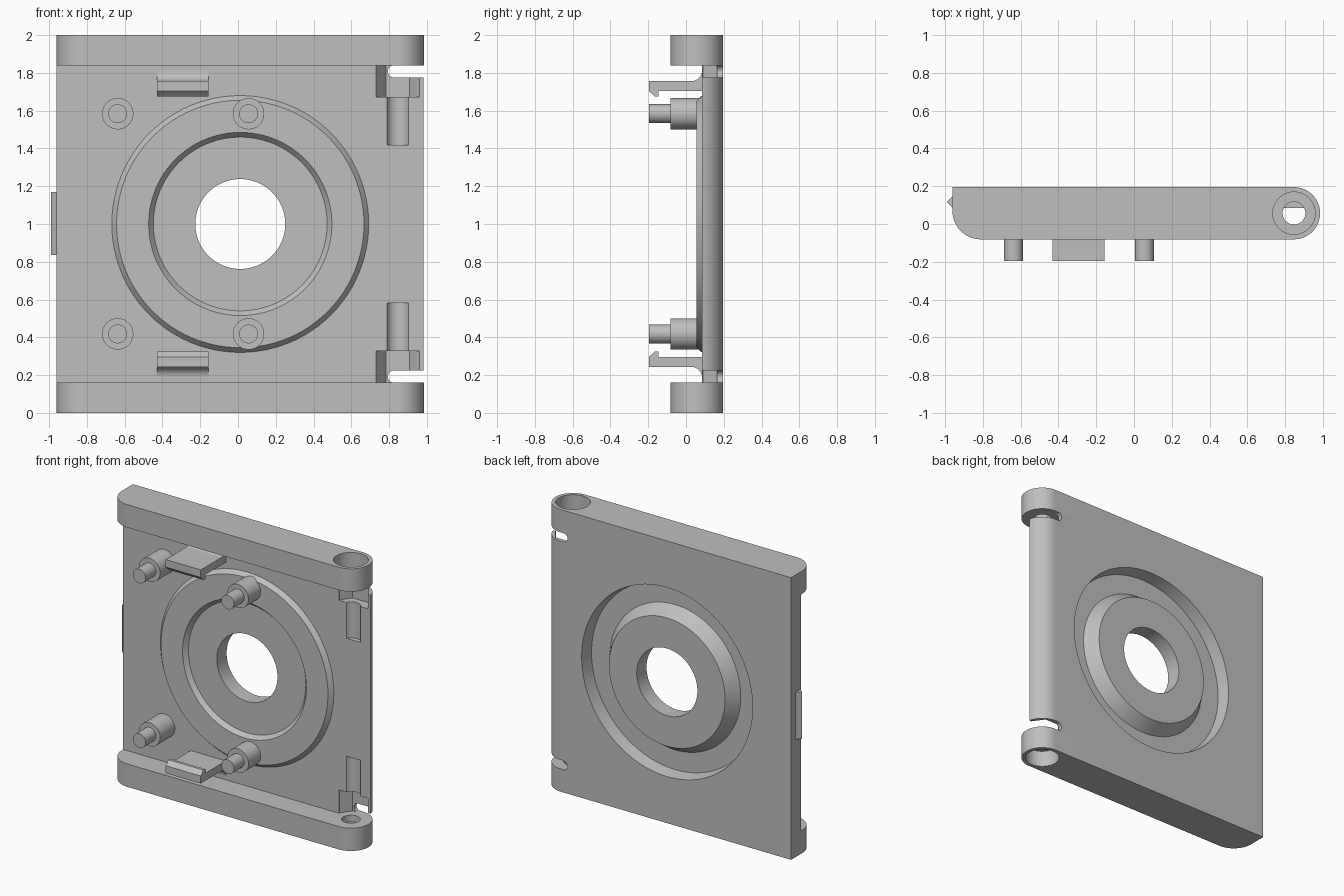
import bpy, bmesh, math
from mathutils import Vector

cube = bpy.data.objects.get("Cube")
if cube:
    bpy.data.objects.remove(cube, do_unlink=True)

grey = bpy.data.materials.new("plain_grey")
grey.use_nodes = True
grey.diffuse_color = (0.52, 0.52, 0.52, 1)
grey.node_tree.nodes["Principled BSDF"].inputs["Base Color"].default_value = (0.52, 0.52, 0.52, 1)
parts = []

# Main dimensions
BACK, FRONT, RAIL_FRONT = 0.195, 0.085, -0.081
LEFT, HINGE_X, HINGE_Y, HINGE_R = -0.96, 0.846, 0.057, 0.138
RAIL_H = 0.162
DISC_X = 0.012
PLACE = {
    "x": lambda a, b, h: Vector((h, a, b)),
    "y": lambda a, b, h: Vector((a, h, b)),
    "z": lambda a, b, h: Vector((a, b, h)),
}


def finish(name, bm):
    bmesh.ops.recalc_face_normals(bm, faces=bm.faces)
    mesh = bpy.data.meshes.new(name)
    bm.to_mesh(mesh)
    bm.free()
    mesh.materials.append(grey)
    obj = bpy.data.objects.new(name, mesh)
    bpy.context.collection.objects.link(obj)
    parts.append(obj)
    return obj


def prism(name, outline, axis, lo, hi):
    """Extrude a flat outline along an axis."""
    bm = bmesh.new()
    place = PLACE[axis]
    face = bm.faces.new([bm.verts.new(place(a, b, lo)) for a, b in outline])
    new = bmesh.ops.extrude_face_region(bm, geom=[face])["geom"]
    moved = [v for v in new if isinstance(v, bmesh.types.BMVert)]
    bmesh.ops.translate(bm, verts=moved, vec=place(0, 0, hi - lo))
    return finish(name, bm)


def arc(cx, cy, r, start, end, n=24):
    steps = [start + (end - start) * i / n for i in range(n + 1)]
    return [(cx + r * math.cos(t), cy + r * math.sin(t)) for t in steps]


def circle(cx, cy, r, n=48):
    return arc(cx, cy, r, 0, math.tau, n)[:-1]


def lathe(name, profile, cx, cz, n=96):
    """Revolve a closed (radius, y) profile around a y-parallel axis."""
    bm = bmesh.new()
    rings = [[bm.verts.new((cx + r * math.cos(math.tau * i / n), y,
                            cz + r * math.sin(math.tau * i / n)))
              for i in range(n)] for r, y in profile]
    for k, ring in enumerate(rings):
        nxt = rings[(k + 1) % len(rings)]
        for i in range(n):
            j = (i + 1) % n
            bm.faces.new((ring[i], ring[j], nxt[j], nxt[i]))
    return finish(name, bm)


def cut(obj, cutters):
    """Subtract the cutters, bake the result and discard them."""
    for c in cutters:
        mod = obj.modifiers.new("cut", "BOOLEAN")
        mod.operation, mod.solver, mod.object = "DIFFERENCE", "EXACT", c
    deps = bpy.context.evaluated_depsgraph_get()
    mesh = bpy.data.meshes.new_from_object(obj.evaluated_get(deps))
    obj.modifiers.clear()
    obj.data = mesh
    for c in cutters:
        parts.remove(c)
        bpy.data.objects.remove(c, do_unlink=True)


def span(lo, hi, top):
    """Heights given for the upper half, mirrored about mid height if needed."""
    return (lo, hi) if top else (2 - hi, 2 - lo)


# Plate with one rounded hinge edge
lip = math.asin((FRONT - HINGE_Y) / HINGE_R)
plate = prism("plate", [(LEFT, FRONT), (LEFT, BACK)]
              + arc(HINGE_X, HINGE_Y, HINGE_R, math.pi / 2, lip),
              "z", RAIL_H, 2 - RAIL_H)
cutters = [prism("disc_cutter", circle(DISC_X, 1, 0.695, 96), "y", 0, 0.3)]
for top in (True, False):
    # hinge recess, pin groove and round-ended slot
    recess = [(HINGE_X + x, y) for x, y in
              ((-0.115, 0), (0.115, 0), (0.115, 0.09), (0.062, 0.165), (-0.062, 0.165), (-0.115, 0.09))]
    cutters.append(prism("recess_cutter", recess, "z", *span(1.672, 1.86, top)))
    cutters.append(prism("groove_cutter", circle(HINGE_X, HINGE_Y, 0.063),
                         "z", *span(1.418, 1.7, top)))
    slot_z = 1.808 if top else 2 - 1.808
    slot = arc(0.826, slot_z, 0.033, math.pi / 2, math.pi * 1.5, 16)
    slot += [(1.1, slot_z - 0.033), (1.1, slot_z + 0.033)]
    cutters.append(prism("slot_cutter", slot, "y", -0.2, 0.4))
cut(plate, cutters)

# Embossed disc with a centre hole, raised ring in front and channel behind
lathe("embossed_disc", [
    (0.238, BACK), (0.455, BACK), (0.515, 0.105), (0.655, 0.105), (0.67, BACK), (0.695, BACK),
    (0.695, FRONT), (0.68, FRONT), (0.655, 0.055), (0.485, 0.055), (0.46, FRONT), (0.238, FRONT),
], DISC_X, 1)

# Rails, posts and clips, mirrored top to bottom
rail_outline = ([(LEFT, BACK)]
                + arc(HINGE_X, HINGE_Y, HINGE_R, math.pi / 2, -math.pi / 2, 40)
                + arc(LEFT + 0.15, RAIL_FRONT + 0.15, 0.15, -math.pi / 2, -math.pi))
clip_outline = ([(0.1, 1.704), (-0.145, 1.704), (-0.145, 1.674), (-0.165, 1.674),
                 (-0.196, 1.704), (-0.196, 1.757)]
                + arc(0.03, 1.812, 0.055, -math.pi / 2, 0, 12) + [(0.1, 1.812)])
for top in (True, False):
    end = "top" if top else "bottom"
    rail = prism(end + "_rail", rail_outline, "z", *span(2 - RAIL_H, 2, top))
    cut(rail, [prism("bore_cutter", circle(HINGE_X, HINGE_Y, 0.06), "z", *span(1.7, 2.1, top)),
               prism("socket_cutter", circle(HINGE_X, HINGE_Y, 0.112), "z", *span(1.885, 2.1, top))])
    clip = [(y, z if top else 2 - z) for y, z in clip_outline]
    prism(end + "_clip", clip, "x", -0.43, -0.155)
    z = 1.584 if top else 0.418
    for side, x in (("right", -0.637), ("left", 0.056)):
        prism(f"{end}_{side}_post", circle(x, z, 0.083), "y", RAIL_FRONT, 0.1)
        prism(f"{end}_{side}_pin", circle(x, z, 0.05), "y", -0.196, RAIL_FRONT + 0.01)

# Wedge latch on the free edge
latch = [(LEFT + 0.01, 0.147), (LEFT, 0.147), (-0.99, 0.117), (LEFT, 0.087), (LEFT + 0.01, 0.087)]
prism("latch", latch, "z", 0.835, 1.17)

# Smooth curved walls, keep hard edges
bpy.ops.object.select_all(action="DESELECT")
for obj in parts:
    obj.select_set(True)
bpy.context.view_layer.objects.active = plate
bpy.ops.object.shade_smooth_by_angle(angle=math.radians(25))
